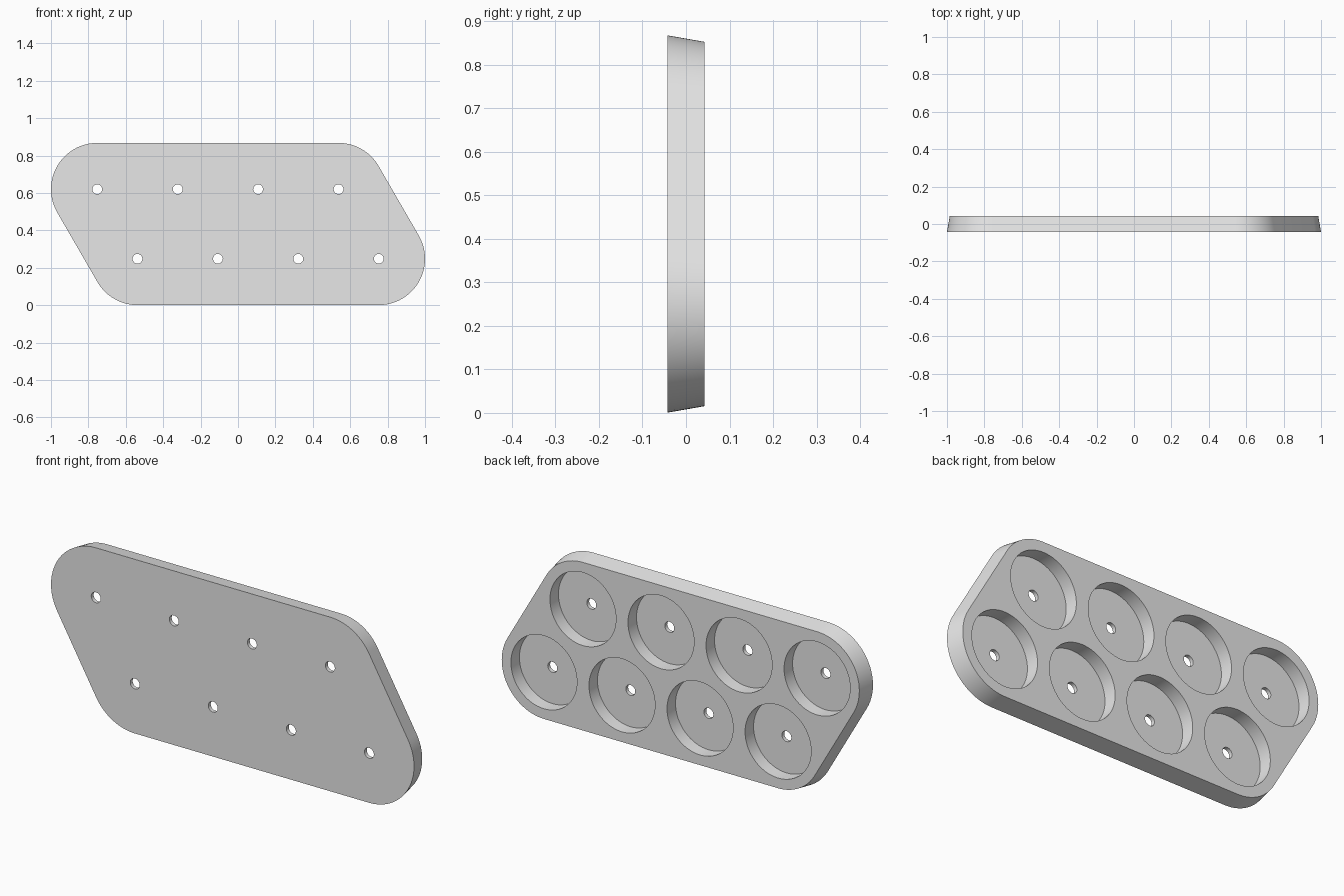
import bpy, bmesh, math

if "Cube" in bpy.data.objects:
    bpy.data.objects.remove(bpy.data.objects["Cube"])

PITCH, ROW = 0.43, 0.186          # pocket spacing, half the row distance
MID_Z = 0.434
FRONT, BACK, FLOOR = -0.043, 0.043, -0.024
R_FRONT, R_BACK = 0.2475, 0.2325  # tapered rim radii
R_POCKET, R_HOLE = 0.182, 0.026

top_row = [(-1.75 * PITCH + PITCH * i, MID_Z + ROW) for i in range(4)]
bottom_row = [(-1.25 * PITCH + PITCH * i, MID_Z - ROW) for i in range(4)]


def loft(bm, rings):
    """Skin closed rings of points and cap both ends."""
    loops = [[bm.verts.new(p) for p in ring] for ring in rings]
    n = len(loops[0])
    for a, b in zip(loops, loops[1:]):
        for i in range(n):
            j = (i + 1) % n
            bm.faces.new((a[i], a[j], b[j], b[i]))
    bm.faces.new(loops[0])
    bm.faces.new(loops[-1])


def circle(cx, cz, r, y, n=64):
    return [(cx + r * math.cos(math.tau * i / n), y,
             cz + r * math.sin(math.tau * i / n)) for i in range(n)]


def outline(r, y, steps=24):
    """Rounded parallelogram around the four corner pockets."""
    pts = []
    # each corner: centre, start angle, swept angle
    for (cx, cz), start, sweep in ((top_row[3], 30, 60), (top_row[0], 90, 120),
                                   (bottom_row[0], 210, 60), (bottom_row[3], 270, 120)):
        for i in range(steps + 1):
            a = math.radians(start + sweep * i / steps)
            pts.append((cx + r * math.cos(a), y, cz + r * math.sin(a)))
    return pts


def make_object(name, bm):
    bmesh.ops.recalc_face_normals(bm, faces=bm.faces)
    mesh = bpy.data.meshes.new(name)
    bm.to_mesh(mesh)
    bm.free()
    obj = bpy.data.objects.new(name, mesh)
    bpy.context.collection.objects.link(obj)
    return obj


# Tapered tray body
bm = bmesh.new()
loft(bm, [outline(R_FRONT, FRONT), outline(R_BACK, BACK)])
tray = make_object("tray", bm)

# Stepped cutters: small through hole plus wide pocket open at the back
bm = bmesh.new()
for cx, cz in top_row + bottom_row:
    loft(bm, [circle(cx, cz, R_HOLE, -0.1), circle(cx, cz, R_HOLE, FLOOR),
              circle(cx, cz, R_POCKET, FLOOR), circle(cx, cz, R_POCKET, 0.1)])
cutter = make_object("pocket_cutter", bm)
cutter.hide_render = True

# Grey finish
grey = bpy.data.materials.new("light grey")
grey.diffuse_color = (0.8, 0.8, 0.8, 1)
grey.use_nodes = True
grey.node_tree.nodes["Principled BSDF"].inputs["Base Color"].default_value = grey.diffuse_color
tray.data.materials.append(grey)
cutter.data.materials.append(grey)

# Cut the pockets
mod = tray.modifiers.new("pockets", "BOOLEAN")
mod.operation, mod.solver, mod.object = "DIFFERENCE", "EXACT", cutter
bpy.context.view_layer.objects.active = tray
tray.select_set(True)
cutter.select_set(False)
bpy.ops.object.modifier_apply(modifier=mod.name)
bpy.data.objects.remove(cutter)
bpy.ops.object.shade_smooth_by_angle(angle=math.radians(30))
